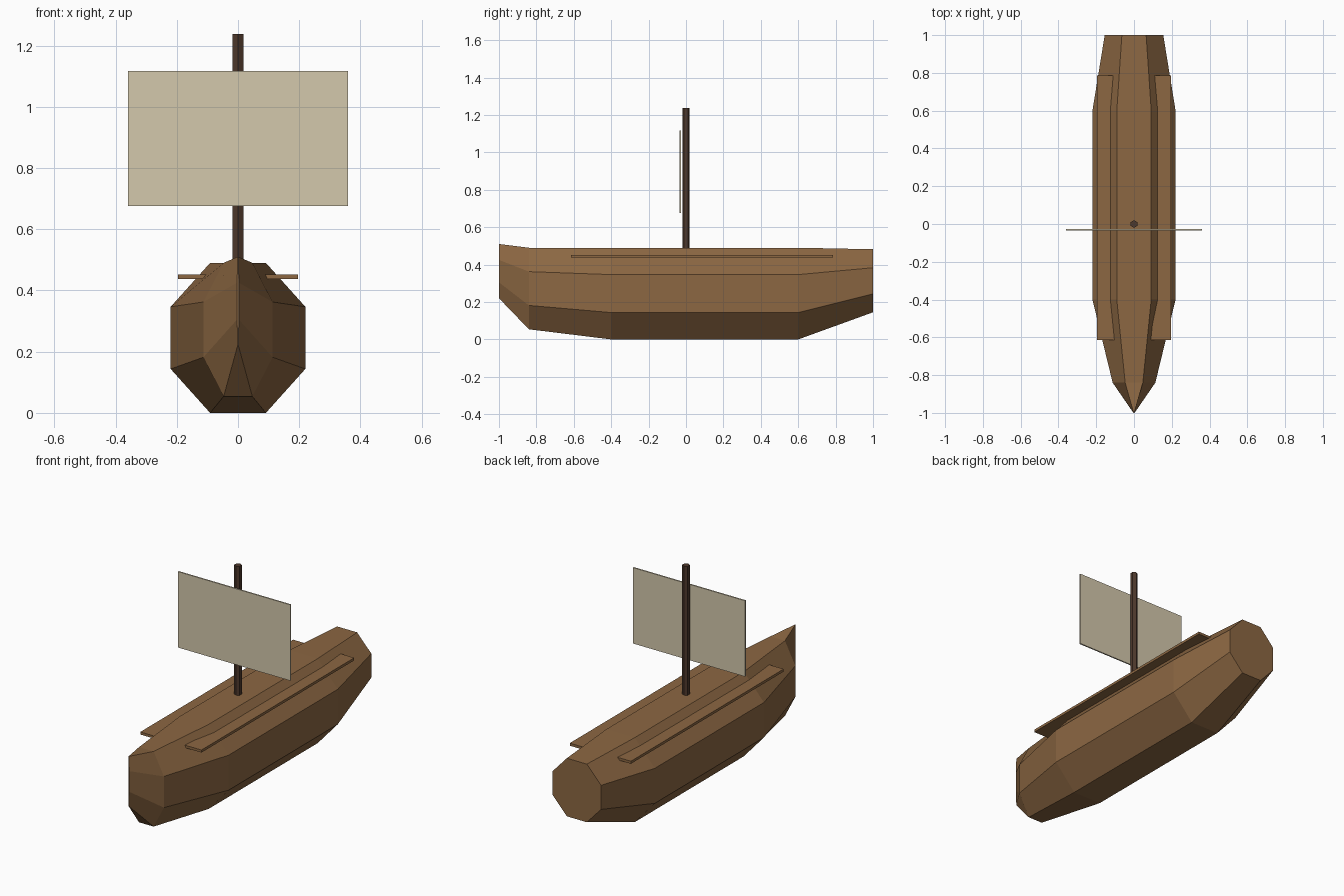
import bpy
import bmesh
import math

if "Cube" in bpy.data.objects:
    bpy.data.objects.remove(bpy.data.objects["Cube"], do_unlink=True)


def material(name, rgb):
    mat = bpy.data.materials.new(name)
    mat.use_nodes = True
    mat.diffuse_color = (*rgb, 1)
    mat.node_tree.nodes["Principled BSDF"].inputs["Base Color"].default_value = (*rgb, 1)
    return mat


WOOD = material("brown wood", (0.262, 0.136, 0.055))
DARK_WOOD = material("dark wood", (0.076, 0.040, 0.025))
CLOTH = material("sail cloth", (0.658, 0.578, 0.413))


def finish(name, bm, mat):
    bmesh.ops.recalc_face_normals(bm, faces=bm.faces)
    mesh = bpy.data.meshes.new(name)
    bm.to_mesh(mesh)
    bm.free()
    mesh.materials.append(mat)
    obj = bpy.data.objects.new(name, mesh)
    bpy.context.collection.objects.link(obj)
    return obj


def box(name, low, high, mat):
    bm = bmesh.new()
    bmesh.ops.create_cube(bm, size=1)
    for v in bm.verts:
        v.co = [(a + b) / 2 + c * (b - a) for a, b, c in zip(low, high, v.co)]
    return finish(name, bm, mat)


# Hull: octagonal sections (y, half width, bottom, top) from bow to stern
sections = [
    (-1.0, 0.003, 0.22, 0.51),
    (-0.84, 0.113, 0.054, 0.49),
    (-0.4, 0.22, 0.0, 0.49),
    (0.6, 0.22, 0.0, 0.49),
    (1.0, 0.155, 0.145, 0.482),
]
bm = bmesh.new()
rings = []
for y, half, bottom, top in sections:
    ring = []
    for i in range(8):
        angle = math.pi * (i + 0.5) / 4
        scale = 1 / math.cos(math.pi / 8)
        x = half * scale * math.cos(angle)
        z = (top + bottom) / 2 + (top - bottom) / 2 * scale * math.sin(angle)
        ring.append(bm.verts.new((x, y, z)))
    rings.append(ring)
for a, b in zip(rings, rings[1:]):
    for i in range(8):
        j = (i + 1) % 8
        bm.faces.new((a[i], a[j], b[j], b[i]))
bm.faces.new(rings[0])
bm.faces.new(rings[-1])
finish("hull", bm, WOOD)

# Side planks running along both upper edges
for side, label in ((1, "left"), (-1, "right")):
    xs = sorted((side * 0.085, side * 0.196))
    box(label + "_side_plank", (xs[0], -0.615, 0.437), (xs[1], 0.785, 0.452), WOOD)

# Six-sided mast
bm = bmesh.new()
bmesh.ops.create_cone(bm, cap_ends=True, segments=6, radius1=0.02, radius2=0.02, depth=0.798)
bmesh.ops.translate(bm, verts=bm.verts, vec=(0, 0, 0.839))
finish("mast", bm, DARK_WOOD)

# Square sail just ahead of the mast
box("sail", (-0.36, -0.035, 0.676), (0.36, -0.027, 1.116), CLOTH)
